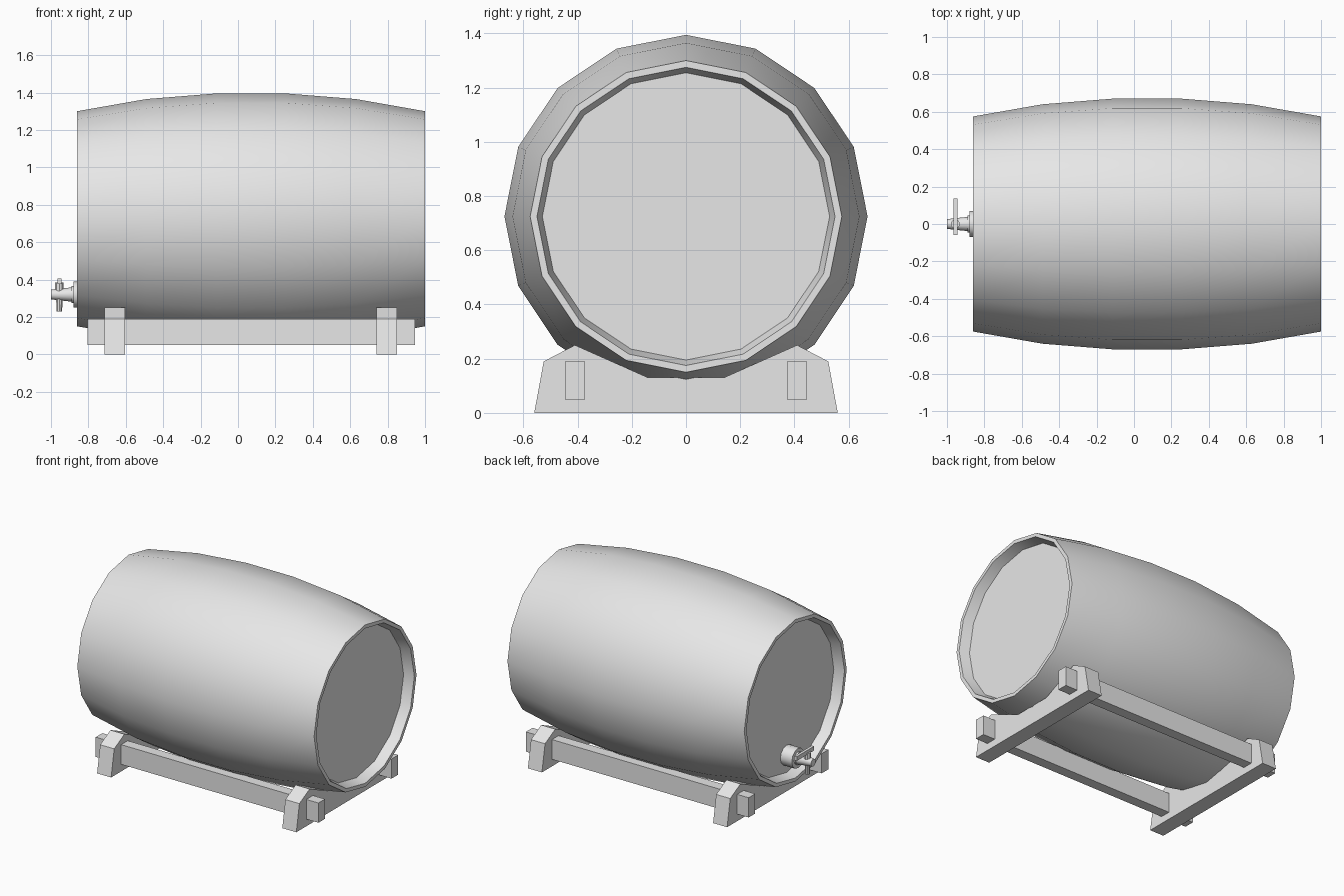
import bpy, bmesh, math
from mathutils import Matrix

cube = bpy.data.objects.get("Cube")
if cube:
    bpy.data.objects.remove(cube, do_unlink=True)

grey = bpy.data.materials.new("plain_grey")
grey.use_nodes = True
grey.diffuse_color = (0.8, 0.8, 0.8, 1)
grey.node_tree.nodes["Principled BSDF"].inputs["Base Color"].default_value = (0.8, 0.8, 0.8, 1)


def finish(name, bm, smooth=False):
    bmesh.ops.recalc_face_normals(bm, faces=bm.faces)
    mesh = bpy.data.meshes.new(name)
    bm.to_mesh(mesh)
    bm.free()
    mesh.materials.append(grey)
    obj = bpy.data.objects.new(name, mesh)
    bpy.context.collection.objects.link(obj)
    if smooth:
        bpy.ops.object.select_all(action='DESELECT')
        obj.select_set(True)
        bpy.context.view_layer.objects.active = obj
        bpy.ops.object.shade_smooth_by_angle(angle=math.radians(35))
    return obj


def lathe_x(name, profile, z, sides):
    """Closed solid turned around the x direction from (x, radius) points."""
    bm = bmesh.new()
    rings = []
    for x, r in profile:
        angles = [2 * math.pi * i / sides for i in range(sides)]
        rings.append([bm.verts.new((x, r * math.sin(a), z + r * math.cos(a))) for a in angles])
    for a, b in zip(rings, rings[1:]):
        for i in range(sides):
            j = (i + 1) % sides
            bm.faces.new((a[i], a[j], b[j], b[i]))
    bm.faces.new(rings[0])
    bm.faces.new(rings[-1])
    return finish(name, bm, smooth=True)


def box(name, lo, hi):
    bm = bmesh.new()
    size = [b - a for a, b in zip(lo, hi)]
    mid = [(a + b) / 2 for a, b in zip(lo, hi)]
    bmesh.ops.create_cube(bm, matrix=Matrix.Translation(mid) @ Matrix.Diagonal((*size, 1)))
    return finish(name, bm)


def upright(name, x, y, z0, z1, r0, r1):
    bm = bmesh.new()
    bmesh.ops.create_cone(bm, cap_ends=True, segments=10, radius1=r0, radius2=r1,
                          depth=z1 - z0, matrix=Matrix.Translation((x, y, (z0 + z1) / 2)))
    return finish(name, bm, smooth=True)


# Barrel: bulging staves with rims and recessed heads
half = [(0.86, 0.53), (0.93, 0.547), (0.93, 0.575), (0.56, 0.64), (0.185, 0.67)]
half[1] = (0.93, 0.55)
shift = 0.07
profile = [(shift - x, r) for x, r in half] + [(shift + x, r) for x, r in reversed(half)]
lathe_x("barrel", profile, 0.725, 16)

# Cradle: two notched cross beams joined by two long rails
side = [(0.56, 0), (0.525, 0.19), (0.41, 0.25), (0.14, 0.13)]
outline = side + [(-y, z) for y, z in reversed(side)]
for name, x0, x1 in (("right_cradle", -0.715, -0.605), ("left_cradle", 0.74, 0.85)):
    bm = bmesh.new()
    face = bm.faces.new([bm.verts.new((x0, y, z)) for y, z in outline])
    grown = bmesh.ops.extrude_face_region(bm, geom=[face])["geom"]
    moved = [v for v in grown if isinstance(v, bmesh.types.BMVert)]
    bmesh.ops.translate(bm, verts=moved, vec=(x1 - x0, 0, 0))
    finish(name, bm)
for name, y in (("front_rail", -0.41), ("back_rail", 0.41)):
    box(name, (-0.805, y - 0.037, 0.05), (0.945, y + 0.037, 0.19))

# Tap: flange, tapered pipe, valve stem with spout, and handle
lathe_x("tap_flange", [(-0.78, 0.07), (-0.88, 0.07)], 0.32, 12)
lathe_x("tap_pipe", [(-0.87, 0.045), (-0.89, 0.045), (-0.89, 0.038), (-1.0, 0.026)], 0.32, 12)
upright("tap_spout", -0.955, 0, 0.23, 0.32, 0.015, 0.02)
upright("tap_stem", -0.955, 0, 0.32, 0.385, 0.024, 0.024)
box("tap_handle", (-0.965, -0.06, 0.375), (-0.945, 0.135, 0.405))
